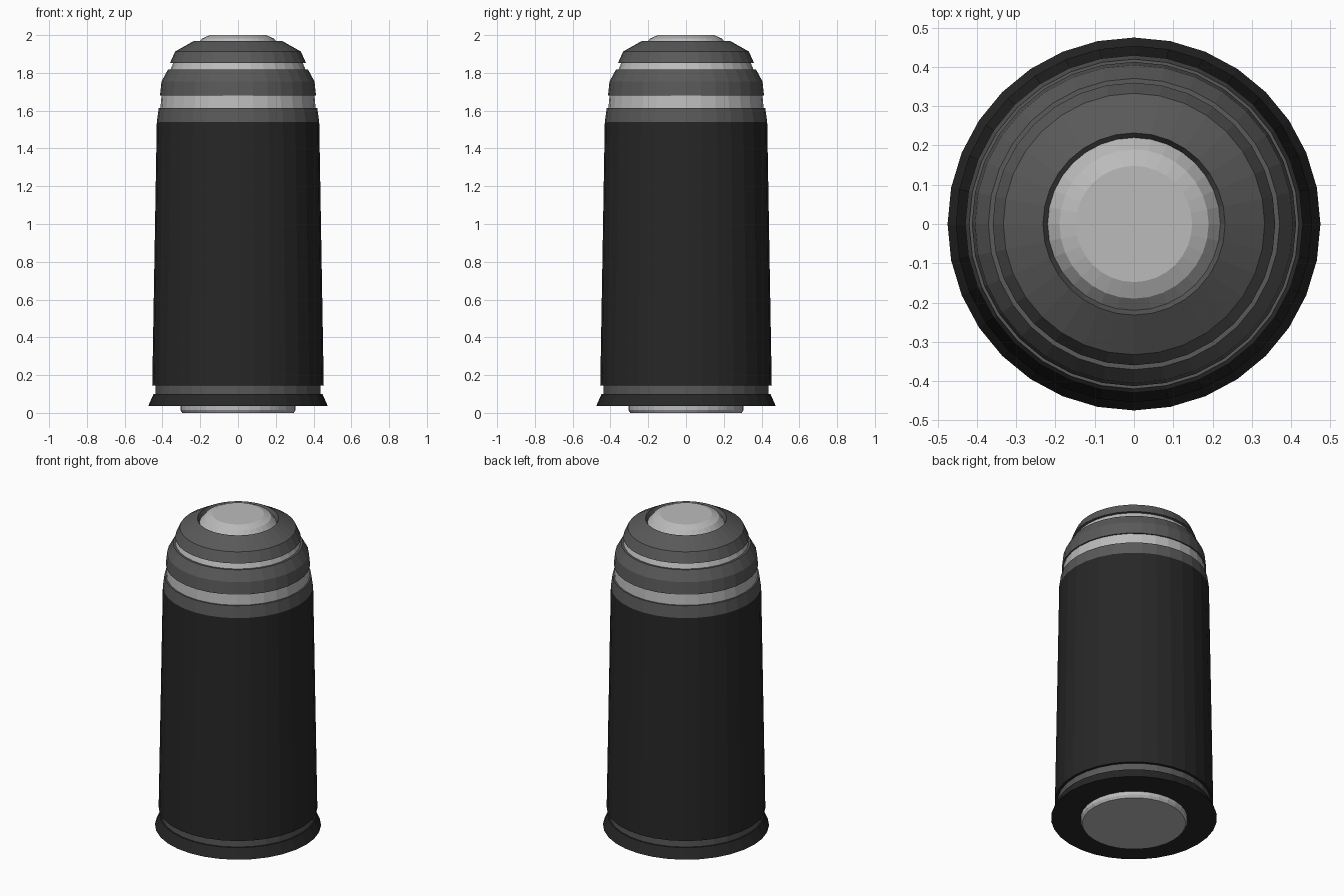
import bpy, bmesh
from math import sin, cos, pi

if "Cube" in bpy.data.objects:
    bpy.data.objects.remove(bpy.data.objects["Cube"])

SIDES = 32


def material(name, v):
    m = bpy.data.materials.new(name)
    m.diffuse_color = (v, v, v, 1)
    m.use_nodes = True
    m.node_tree.nodes["Principled BSDF"].inputs["Base Color"].default_value = m.diffuse_color
    return m


DARK = material("dark", 0.02)
GREY = material("mid_grey", 0.1)
LIGHT = material("light_grey", 0.5)


def lathe(name, profile, mat, bottom=False, top=False):
    """Spin (radius, z) points, listed bottom to top, into a faceted shell."""
    bm = bmesh.new()
    rings = [[bm.verts.new((r * cos(2 * pi * i / SIDES), r * sin(2 * pi * i / SIDES), z))
              for i in range(SIDES)] for r, z in profile]
    for a, b in zip(rings, rings[1:]):
        for i in range(SIDES):
            j = (i + 1) % SIDES
            bm.faces.new((a[i], a[j], b[j], b[i]))
    if bottom:
        bm.faces.new(rings[0][::-1])
    if top:
        bm.faces.new(rings[-1])
    me = bpy.data.meshes.new(name)
    bm.to_mesh(me)
    bm.free()
    me.materials.append(mat)
    ob = bpy.data.objects.new(name, me)
    bpy.context.collection.objects.link(ob)
    return ob


# base plate and flared rim
lathe("base_disc", [(0.295, 0), (0.305, 0.015), (0.305, 0.037)], LIGHT, bottom=True)
lathe("base_rim", [(0.305, 0.037), (0.475, 0.037), (0.447, 0.10), (0.438, 0.10)], DARK)
lathe("base_groove", [(0.438, 0.10), (0.438, 0.145)], GREY)

# tapered casing and shoulder
lathe("casing", [(0.438, 0.145), (0.454, 0.145), (0.43, 1.54)], DARK)
lathe("shoulder", [(0.43, 1.54), (0.42, 1.613), (0.411, 1.613)], GREY)

# nose bands
lathe("lower_light_band", [(0.411, 1.613), (0.405, 1.68)], LIGHT)
lathe("nose_band", [(0.405, 1.68), (0.413, 1.68), (0.405, 1.755), (0.371, 1.817),
                    (0.358, 1.817)], GREY)
lathe("upper_light_band", [(0.358, 1.817), (0.343, 1.852)], LIGHT)

# cap with recessed tip
lathe("cap", [(0.343, 1.852), (0.36, 1.852), (0.333, 1.913), (0.232, 1.97),
              (0.22, 1.945)], GREY)
lathe("tip", [(0.22, 1.945), (0.19, 1.982), (0.148, 2.0)], LIGHT, top=True)
